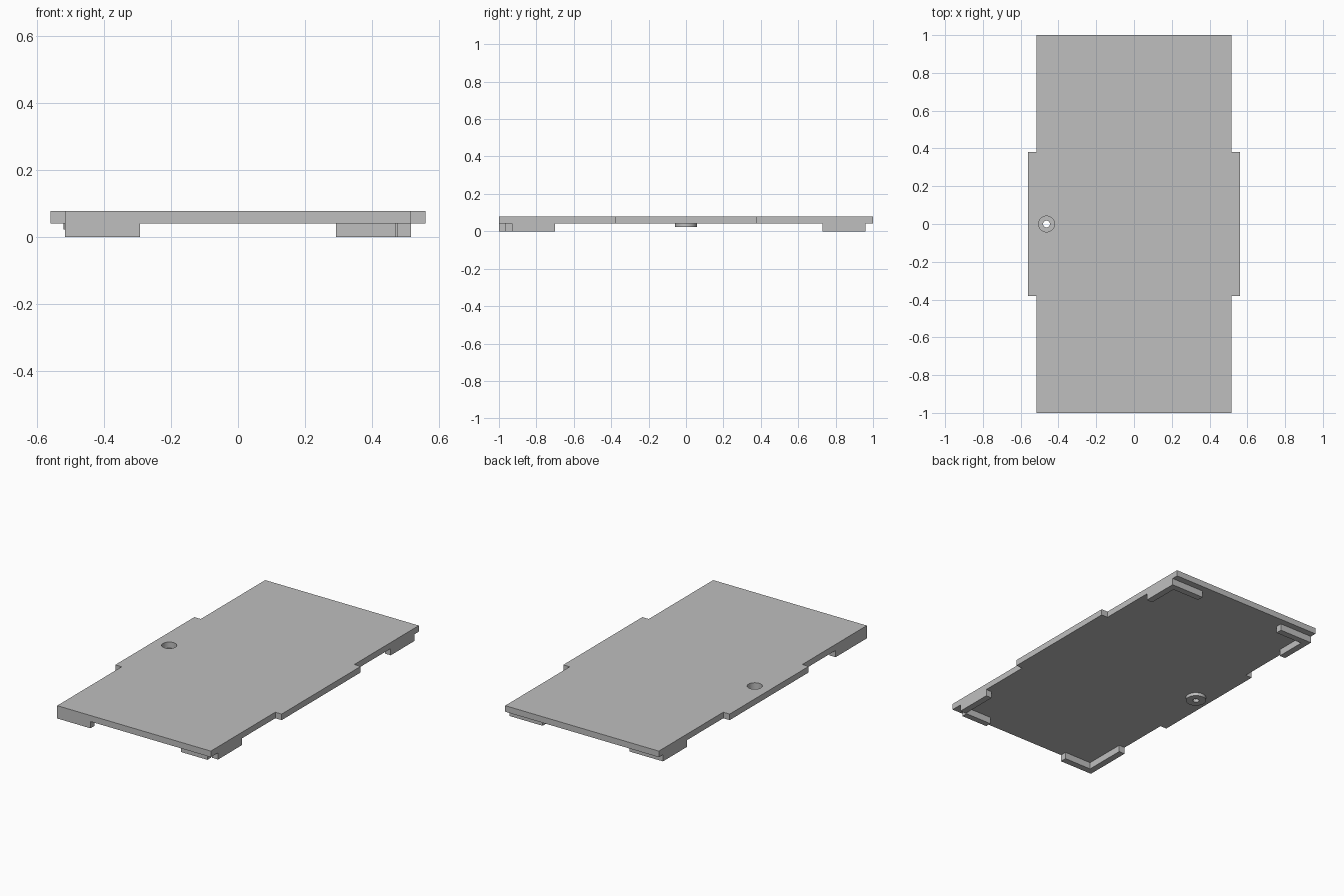
import bpy, bmesh
from mathutils import Matrix

if "Cube" in bpy.data.objects:
    bpy.data.objects.remove(bpy.data.objects["Cube"], do_unlink=True)

gray = bpy.data.materials.new("plain gray")
gray.use_nodes = True
gray.diffuse_color = (0.52, 0.52, 0.52, 1)
for node in gray.node_tree.nodes:
    if node.type == 'BSDF_PRINCIPLED':
        node.inputs["Base Color"].default_value = gray.diffuse_color

BOTTOM, TOP = 0.041, 0.078      # panel underside and upper face
EDGE, WING, WING_Y = 0.517, 0.56, 0.38
WALL = 0.04                     # thickness of the corner ribs
HOLE_X, BORE = -0.463, 0.042


def make_object(name, bm):
    bmesh.ops.recalc_face_normals(bm, faces=bm.faces[:])
    mesh = bpy.data.meshes.new(name)
    bm.to_mesh(mesh)
    bm.free()
    mesh.materials.append(gray)
    obj = bpy.data.objects.new(name, mesh)
    bpy.context.collection.objects.link(obj)
    return obj


def prism(name, outline, z0, z1):
    bm = bmesh.new()
    face = bm.faces.new([bm.verts.new((x, y, z0)) for x, y in outline])
    top = bmesh.ops.extrude_face_region(bm, geom=[face])["geom"]
    verts = [v for v in top if isinstance(v, bmesh.types.BMVert)]
    bmesh.ops.translate(bm, verts=verts, vec=(0, 0, z1 - z0))
    return make_object(name, bm)


def box_outline(x0, x1, y0, y1):
    return [(x0, y0), (x1, y0), (x1, y1), (x0, y1)]


def corner_rib(name, sx, sy, y_out, y_end):
    """L-shaped rib: one leg along the short edge, one along the long edge."""
    inner, tip = EDGE - WALL, 0.293
    pts = [(tip, y_out), (EDGE, y_out), (EDGE, y_end),
           (inner, y_end), (inner, y_out - WALL), (tip, y_out - WALL)]
    return prism(name, [(sx * x, sy * y) for x, y in pts], 0, BOTTOM)


# Panel with a wider middle
quarter = [(WING, WING_Y), (EDGE, WING_Y), (EDGE, 1)]
right_half = [(x, -y) for x, y in reversed(quarter)] + quarter
panel = prism("panel", right_half + [(-x, -y) for x, y in right_half], BOTTOM, TOP)

# Round recess cut through the panel
bm = bmesh.new()
bmesh.ops.create_cone(bm, cap_ends=True, segments=48, radius1=BORE, radius2=BORE,
                      depth=0.2, matrix=Matrix.Translation((HOLE_X, 0, TOP)))
cutter = make_object("recess_cutter", bm)
cutter.hide_render = True
cut = panel.modifiers.new("recess", 'BOOLEAN')
cut.operation = 'DIFFERENCE'
cut.solver = 'EXACT'
cut.object = cutter
bpy.context.view_layer.objects.active = panel
bpy.ops.object.modifier_apply(modifier=cut.name)
bpy.data.objects.remove(cutter, do_unlink=True)

# Screw boss below the recess, a ring spun around the hole
bm = bmesh.new()
ring = [bm.verts.new((HOLE_X + r, 0, z)) for r, z in
        [(0.018, 0.022), (0.058, 0.022), (0.058, BOTTOM), (0.018, BOTTOM)]]
edges = [bm.edges.new((ring[i], ring[(i + 1) % 4])) for i in range(4)]
bmesh.ops.spin(bm, geom=ring + edges, cent=(HOLE_X, 0, 0), axis=(0, 0, 1),
               angle=6.2831853, steps=48)
bmesh.ops.remove_doubles(bm, verts=bm.verts[:], dist=0.0001)
boss = make_object("screw_boss", bm)

# Corner ribs: back pair set in from the edge, front right flush
corner_rib("back_left_rib", 1, 1, 0.96, 0.73)
corner_rib("back_right_rib", -1, 1, 0.96, 0.73)
corner_rib("front_right_rib", -1, -1, 1, 0.70)

# Front left corner is split into two separate ribs
prism("front_left_short_rib", box_outline(0.293, 0.471, -0.967, -0.93), 0, BOTTOM)
prism("front_left_side_rib", box_outline(EDGE - WALL, EDGE, -0.93, -0.70), 0, BOTTOM)

# Smooth the round parts, keep hard edges
for obj in (panel, boss):
    bpy.ops.object.select_all(action='DESELECT')
    obj.select_set(True)
    bpy.context.view_layer.objects.active = obj
    bpy.ops.object.shade_smooth_by_angle(angle=0.5)
